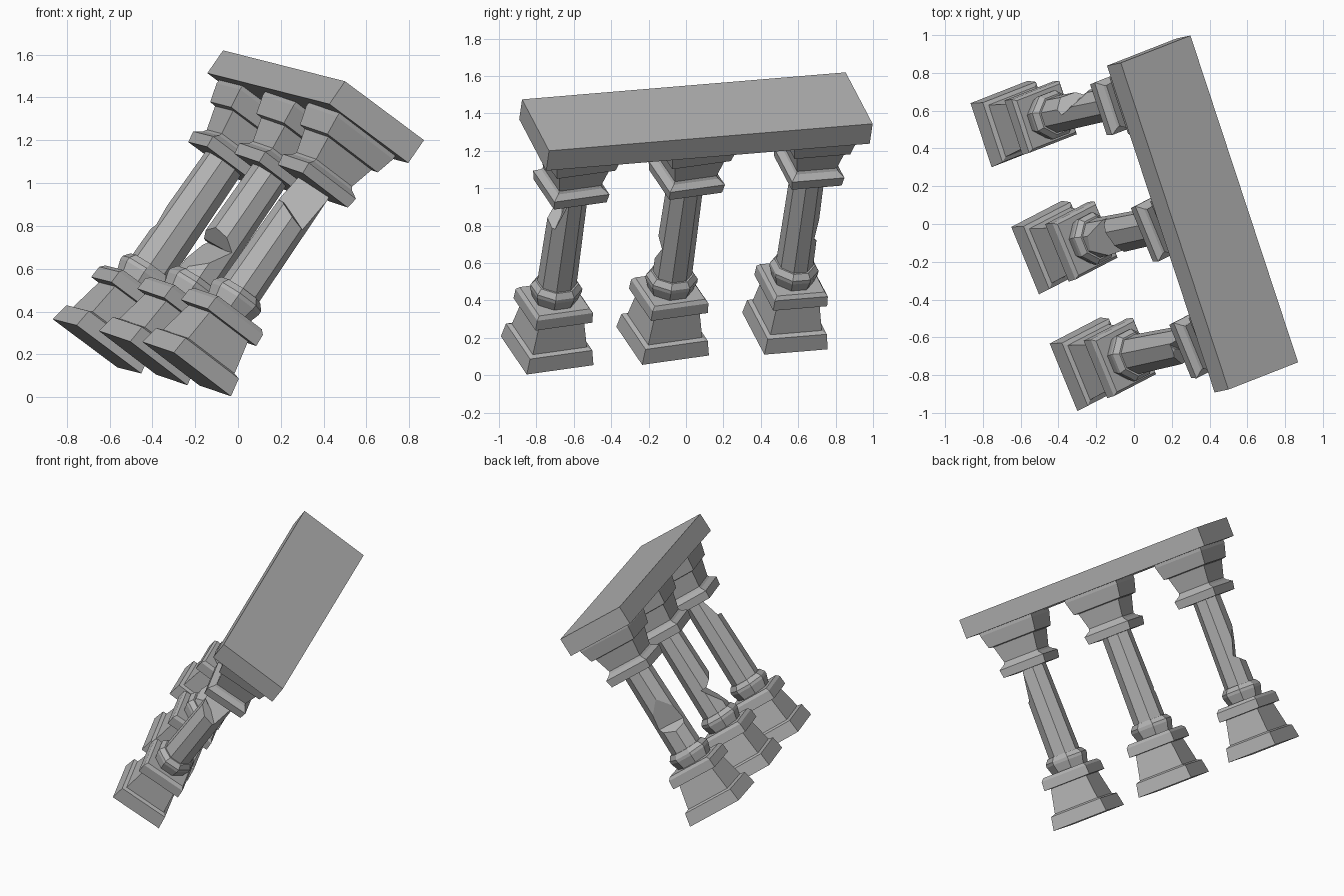
import bpy, bmesh, math
from mathutils import Matrix, Vector

cube = bpy.data.objects.get("Cube")
if cube:
    bpy.data.objects.remove(cube, do_unlink=True)

stone = bpy.data.materials.new("grey stone")
stone.use_nodes = True
GREY = (0.45, 0.45, 0.45, 1)
stone.diffuse_color = GREY
stone.node_tree.nodes["Principled BSDF"].inputs["Base Color"].default_value = GREY

# Leaning frame of the whole ruin: width, row and up directions
up = Vector((0.564, 0.1175, 0.818)).normalized()
row = Vector((-0.312, 0.947, 0.079))
row = (row - up * row.dot(up)).normalized()
width = row.cross(up)
lean = Matrix((width, row, up)).transposed().to_4x4()
lean.translation = (-0.443, -0.125, 0.183)


def loft(name, sides, profile, place, cuts=()):
    """Stack of regular rings given as (height, half width), trimmed by planes."""
    bm = bmesh.new()
    rings = []
    for h, r in profile:
        c = r / math.cos(math.pi / sides)
        angles = [(i + 0.5) * math.tau / sides for i in range(sides)]
        rings.append([bm.verts.new((c * math.cos(a), c * math.sin(a), h)) for a in angles])
    for low, high in zip(rings, rings[1:]):
        for i in range(sides):
            j = (i + 1) % sides
            bm.faces.new((low[i], low[j], high[j], high[i]))
    bm.faces.new(rings[0][::-1])
    bm.faces.new(rings[-1])
    for point, normal in cuts:
        geom = bm.verts[:] + bm.edges[:] + bm.faces[:]
        cut = bmesh.ops.bisect_plane(bm, geom=geom, plane_co=point,
                                     plane_no=normal, clear_outer=True)
        edges = [e for e in cut["geom_cut"] if isinstance(e, bmesh.types.BMEdge)]
        if edges:
            bmesh.ops.edgeloop_fill(bm, edges=edges)
    bmesh.ops.recalc_face_normals(bm, faces=bm.faces[:])
    mesh = bpy.data.meshes.new(name)
    bm.to_mesh(mesh)
    bm.free()
    mesh.materials.append(stone)
    obj = bpy.data.objects.new(name, mesh)
    obj.matrix_world = lean @ place
    bpy.context.collection.objects.link(obj)
    return obj


PEDESTAL = [(0, 0.188), (0.09, 0.175), (0.1, 0.152), (0.262, 0.126),
            (0.264, 0.16), (0.325, 0.157), (0.345, 0.142)]
COLLAR = [(0.34, 0.108), (0.4, 0.126), (0.42, 0.126), (0.45, 0.105)]
CAPITAL = [(1.045, 0.148), (1.1, 0.155), (1.125, 0.125), (1.14, 0.118), (1.255, 0.142),
           (1.26, 0.165), (1.35, 0.184), (1.372, 0.184)]


def shaft(low, high):
    return [(h, 0.096 - 0.012 * (h - 0.4)) for h in (low, high)]


# Each column: place along the row, turn, stretch, broken lower and upper shaft
columns = {
    "front": (-0.652, 5, 1.035,
              (shaft(0.43, 0.9), [((0, -0.09, 0.85), (0.25, -0.35, 1)),
                                  ((0.03, 0, 0.84), (0.6, 0.5, 1))]),
              (shaft(0.7, 1.06), [((-0.02, -0.03, 0.85), (-0.55, -0.85, 0.3))])),
    "middle": (0, 5, 1.035,
               (shaft(0.43, 0.7), [((-0.09, 0, 0.49), (-1, -0.25, 0.65))]),
               (shaft(0.63, 1.06), [((-0.05, 0, 0.65), (-0.5, -0.3, -0.8))])),
    "back": (0.691, 0, 0.952,
             (shaft(0.43, 0.7), [((0, 0.09, 0.6), (-0.3, 0.55, 0.8))]),
             (shaft(0.43, 1.06), [((0, 0.05, 0.66), (-0.35, 0.93, -0.3)),
                                  ((-0.05, 0.05, 0.55), (-0.7, 0.7, -0.2))])),
}
for side, (along, turn, stretch, lower, upper) in columns.items():
    place = (Matrix.Translation((0, along, 0)) @ Matrix.Rotation(math.radians(turn), 4, "Z")
             @ Matrix.Diagonal((1 / stretch, stretch, 1, 1)))
    loft(side + "_pedestal", 4, PEDESTAL, place)
    loft(side + "_collar", 8, COLLAR, place)
    loft(side + "_lower_shaft", 8, lower[0], place, lower[1])
    loft(side + "_upper_shaft", 8, upper[0], place, upper[1])
    loft(side + "_capital", 4, CAPITAL, place)

# Long stone beam across the capitals
beam_place = Matrix.Translation((0, 0.01, 1.37)) @ Matrix.Diagonal((0.482, 1.827, 0.13, 1))
loft("beam", 4, [(0, 0.5), (1, 0.5)], beam_place)
